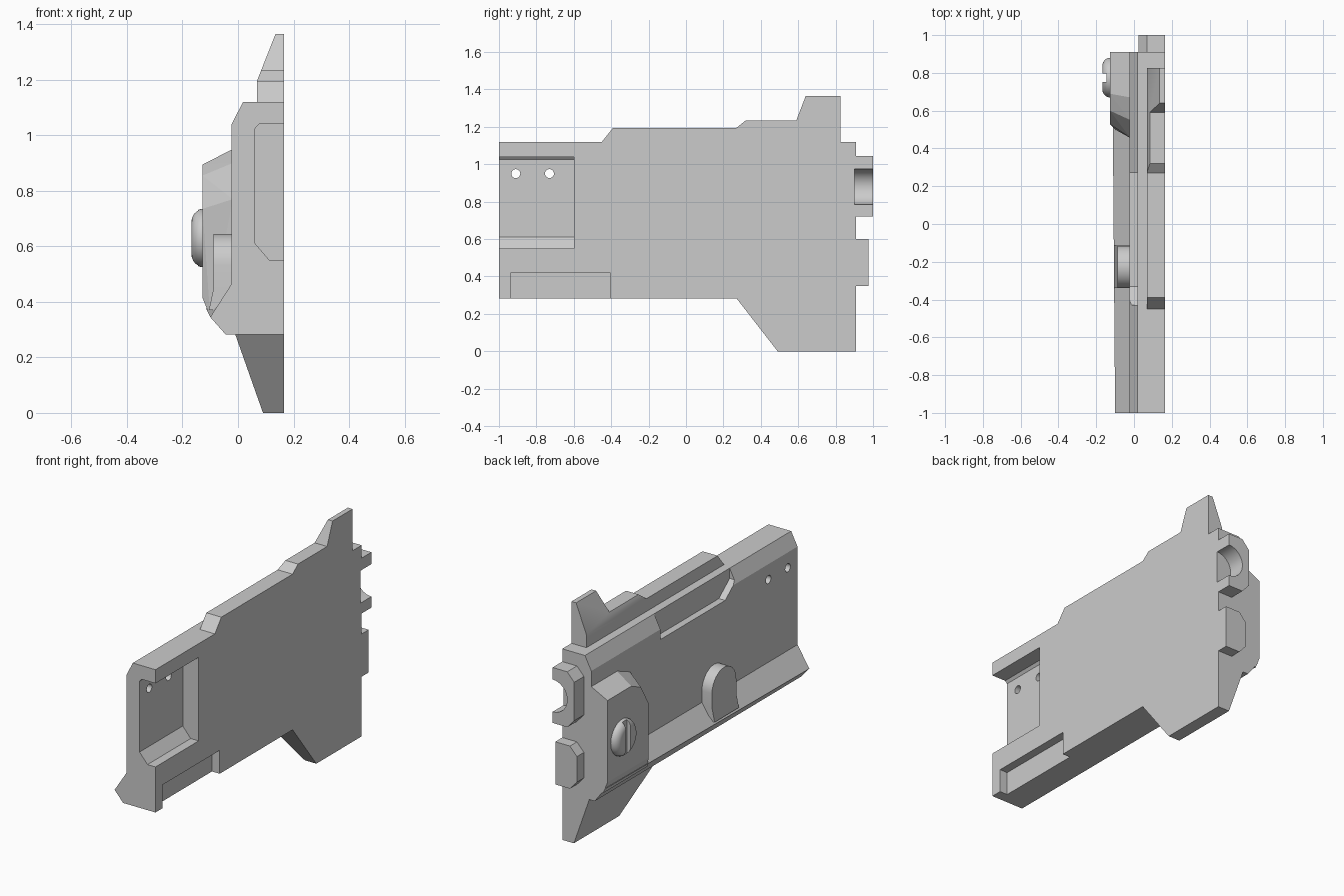
import bpy, bmesh
from math import sin, cos, pi
from mathutils import Vector

cube = bpy.data.objects.get("Cube")
if cube:
    bpy.data.objects.remove(cube, do_unlink=True)

grey = bpy.data.materials.new("plain_grey")
grey.use_nodes = True
GREY = (0.6, 0.6, 0.6, 1)
grey.diffuse_color = GREY
grey.node_tree.nodes["Principled BSDF"].inputs["Base Color"].default_value = GREY


def finish(name, bm):
    bmesh.ops.recalc_face_normals(bm, faces=bm.faces)
    mesh = bpy.data.meshes.new(name)
    bm.to_mesh(mesh)
    bm.free()
    mesh.materials.append(grey)
    obj = bpy.data.objects.new(name, mesh)
    bpy.context.collection.objects.link(obj)
    return obj


def loft(name, rings, slope=None):
    """Skin closed rings with capped ends; slope trims by a plane (point, normal)."""
    bm = bmesh.new()
    loops = [[bm.verts.new(p) for p in ring] for ring in rings]
    n = len(loops[0])
    for a, b in zip(loops, loops[1:]):
        for i in range(n):
            j = (i + 1) % n
            bm.faces.new((a[i], a[j], b[j], b[i]))
    bm.faces.new(loops[0])
    bm.faces.new(loops[-1])
    if slope:
        bmesh.ops.recalc_face_normals(bm, faces=bm.faces)
        cut = bmesh.ops.bisect_plane(bm, geom=bm.verts[:] + bm.edges[:] + bm.faces[:],
                                     plane_co=slope[0], plane_no=slope[1], clear_outer=True)
        edges = [e for e in cut["geom_cut"] if isinstance(e, bmesh.types.BMEdge)]
        bmesh.ops.holes_fill(bm, edges=[e for e in bm.edges if e.is_boundary] or edges)
    return finish(name, bm)


def along_x(name, pts, a, b, slope=None):
    return loft(name, [[(x, y, z) for y, z in pts] for x in (a, b)], slope)


def along_y(name, pts, a, b):
    return loft(name, [[(x, y, z) for x, z in pts] for y in (a, b)])


def rect(u0, u1, v0, v1):
    return [(u0, v0), (u1, v0), (u1, v1), (u0, v1)]


def circle(u, v, r, n=32):
    return [(u + r * cos(2 * pi * i / n), v + r * sin(2 * pi * i / n)) for i in range(n)]


def combine(target, other, operation):
    """Apply a boolean and discard the helper."""
    mod = target.modifiers.new("bool", 'BOOLEAN')
    mod.operation, mod.solver, mod.object = operation, 'EXACT', other
    bpy.context.view_layer.objects.active = target
    with bpy.context.temp_override(object=target, active_object=target):
        bpy.ops.object.modifier_apply(modifier=mod.name)
    bpy.data.objects.remove(other, do_unlink=True)


SIDE = 0.165    # flat side plane
WALL = -0.023   # opposite wall plane


# Main body, lower lip widening towards the back
def section(y, lip_x, lip_z):
    pts = [(SIDE, 0.283), (-0.045, 0.283), (lip_x, lip_z), (WALL, 0.465),
           (WALL, 1.04), (0.018, 1.12), (SIDE, 1.12)]
    return [(x, y, z) for x, z in pts]


body = loft("main_body", [section(-1, -0.10, 0.345), section(0.91, -0.115, 0.375)])

# Stepped top rail with a leaning outer face
rail = [(-0.45, 1.12), (-0.39, 1.195), (0.27, 1.195), (0.32, 1.235), (0.59, 1.235),
        (0.64, 1.365), (0.825, 1.365), (0.825, 1.0), (-0.45, 1.0)]
combine(body, along_x("top_rail", rail, 0.068, SIDE,
                      (Vector((0.068, 0, 1.195)), Vector((-0.17, 0, 0.067)))), 'UNION')

# Lower fin
fin = [(0.27, 0.283), (0.49, 0), (0.91, 0), (0.91, 0.32), (0.27, 0.32)]
combine(body, along_x("lower_fin", fin, -0.04, SIDE,
                      (Vector((-0.01, 0, 0.283)), Vector((-0.283, 0, -0.1)))), 'UNION')

# Back tabs with chamfered outer corners
for z0, z1, end in ((0.72, 1.045, 1.0), (0.35, 0.6, 0.975)):
    tab = [(SIDE, z0), (0.07, z0), (0.025, z0 + 0.05), (0.025, z1 - 0.05),
           (0.07, z1), (SIDE, z1)]
    combine(body, along_y("back_tab", tab, 0.85, end), 'UNION')

# Cuts: side pocket, lower slot, round groove, top notch, pin holes
pocket = [(0.3, 0.55), (0.113, 0.55), (0.062, 0.61), (0.062, 1.025), (0.075, 1.04), (0.3, 1.04)]
notch = [(-0.43, 1.15), (-0.43, 1.06), (-0.33, 0.98), (0.27, 0.98), (0.27, 1.15)]
cutters = [along_y("pocket_cut", pocket, -1.1, -0.6),
           along_x("slot_cut", rect(-0.935, -0.405, 0.2, 0.42), 0.115, 0.3),
           along_y("groove_cut", circle(SIDE, 0.88, 0.095), 0.9, 1.1),
           along_x("notch_cut", notch, -0.2, 0.018)]
cutters += [along_x("hole_cut", circle(y, 0.95, 0.024, 20), -0.2, 0.2) for y in (-0.91, -0.73)]
for cutter in cutters:
    combine(body, cutter, 'DIFFERENCE')

# Raised block on the wall: outer outline hulled to a wider base
outer = [(0.91, 0.895), (0.69, 0.895), (0.6, 0.855), (0.53, 0.735), (0.53, 0.415), (0.91, 0.415)]
base = [(0.91, 0.95), (0.67, 0.95), (0.55, 0.9), (0.455, 0.77), (0.455, 0.35), (0.91, 0.35)]
bm = bmesh.new()
for x, outline in ((-0.128, outer), (WALL + 0.004, base)):
    for y, z in outline:
        bm.verts.new((x, y, z))
for y in (0.5, 0.91):
    bm.verts.new((-0.1, y, 0.345))
bmesh.ops.convex_hull(bm, input=bm.verts)
bmesh.ops.dissolve_limit(bm, angle_limit=0.02, verts=bm.verts, edges=bm.edges)
finish("side_block", bm)

# Arched lug rising from the lip, its foot flaring outwards
MID, RAD = -0.2275, 0.1125
arch = [(MID + RAD * cos(pi * i / 16), 0.5325 + RAD * sin(pi * i / 16)) for i in range(17)]
arch += [(MID - RAD, 0.45), (MID - RAD, 0.37), (MID + RAD, 0.37), (MID + RAD, 0.45)]
lug = loft("arched_lug", [[(WALL + 0.005, y, z) for y, z in arch],
                          [(-0.105 if z < 0.4 else -0.088, y, z) for y, z in arch]])

# Slotted screw head with a rounded rim
steps = [(-0.12, 0.105)] + [(-0.128 - 0.04 * sin(a), 0.06 + 0.045 * cos(a))
                            for a in (pi / 2 * i / 8 for i in range(9))]
screw = loft("screw_head", [[(x, y, z) for y, z in circle(0.775, 0.63, r, 40)] for x, r in steps])
combine(screw, along_x("screw_slot_cut", rect(0.753, 0.797, 0.4, 0.9), -0.3, -0.145), 'DIFFERENCE')

# Smooth the curved parts, keeping hard edges
bpy.ops.object.select_all(action='DESELECT')
for obj in (body, lug, screw):
    obj.select_set(True)
bpy.context.view_layer.objects.active = body
bpy.ops.object.shade_smooth_by_angle(angle=0.4)
